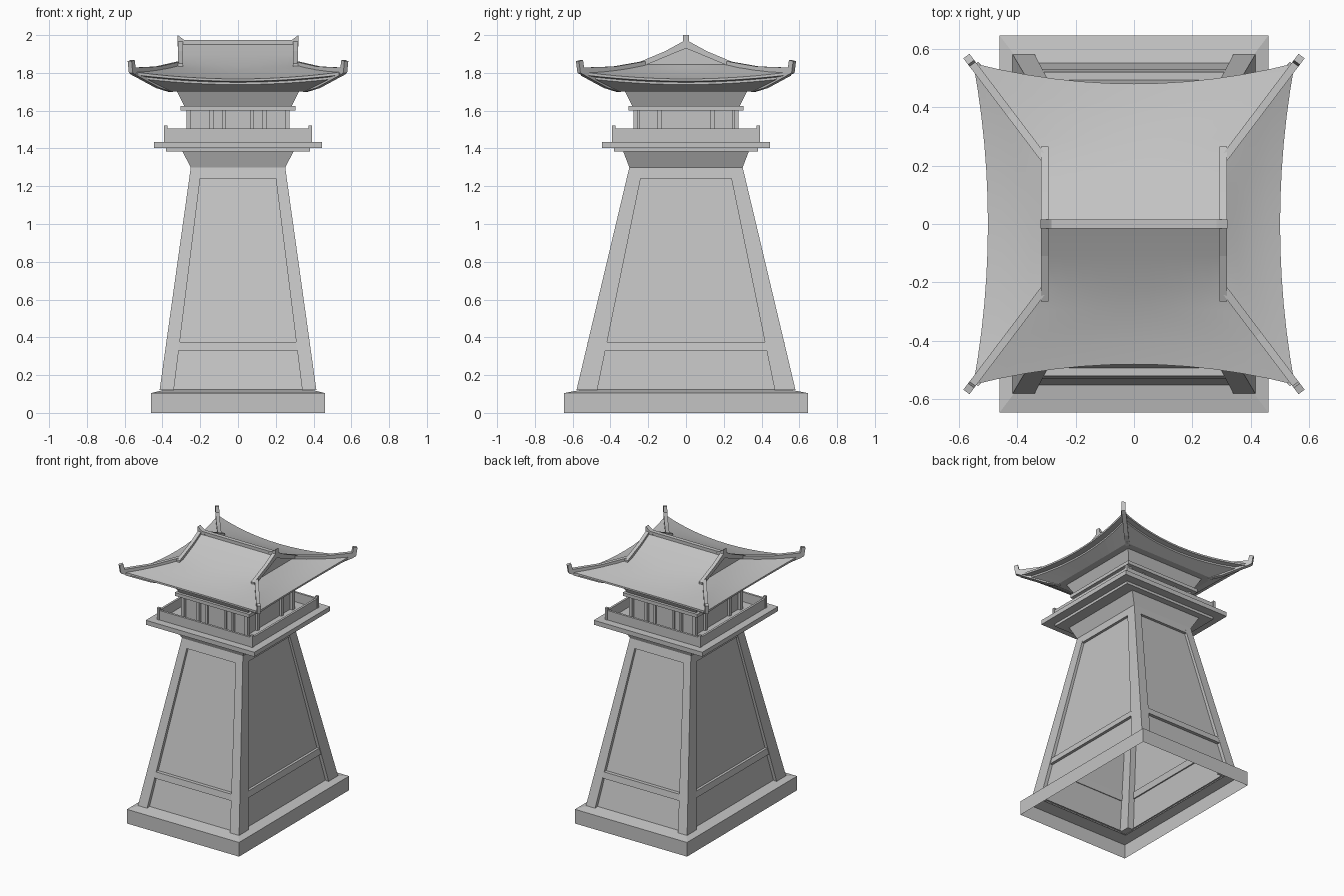
import bpy, bmesh, math
from mathutils import Vector

cube = bpy.data.objects.get("Cube")
if cube:
    bpy.data.objects.remove(cube, do_unlink=True)

stone = bpy.data.materials.new("plain grey")
stone.use_nodes = True
GREY = (0.55, 0.55, 0.55, 1)
stone.diffuse_color = GREY
stone.node_tree.nodes["Principled BSDF"].inputs["Base Color"].default_value = GREY

SIGNS = [(1, 1), (-1, 1), (-1, -1), (1, -1)]


def finish(name, bm, smooth=False):
    bmesh.ops.remove_doubles(bm, verts=bm.verts, dist=0.0005)
    bmesh.ops.recalc_face_normals(bm, faces=bm.faces)
    mesh = bpy.data.meshes.new(name)
    bm.to_mesh(mesh)
    bm.free()
    mesh.materials.append(stone)
    ob = bpy.data.objects.new(name, mesh)
    bpy.context.collection.objects.link(ob)
    if smooth:
        bpy.ops.object.select_all(action='DESELECT')
        ob.select_set(True)
        bpy.context.view_layer.objects.active = ob
        bpy.ops.object.shade_smooth_by_angle(angle=math.radians(25))
    return ob


def loft(name, rings, bottom=True, top=True):
    """Skin a stack of point rings."""
    bm = bmesh.new()
    vr = [[bm.verts.new(p) for p in r] for r in rings]
    n = len(vr[0])
    for a, b in zip(vr, vr[1:]):
        for i in range(n):
            bm.faces.new((a[i], a[(i + 1) % n], b[(i + 1) % n], b[i]))
    if bottom:
        bm.faces.new(vr[0])
    if top:
        bm.faces.new(vr[-1])
    return finish(name, bm)


def rect(hx, hy, z, cx=0, cy=0):
    return [(cx + sx * hx, cy + sy * hy, z) for sx, sy in SIGNS]


def tiers(name, sections, **caps):
    return loft(name, [rect(*s) for s in sections], **caps)


def box(name, cx, cy, hx, hy, z0, z1):
    return loft(name, [rect(hx, hy, z0, cx, cy), rect(hx, hy, z1, cx, cy)])


def plate(name, profile, origin, direction, width):
    """Vertical profile (distance, height) along a direction, given a width."""
    u = Vector((*direction, 0)).normalized()
    side = Vector((-u.y, u.x, 0)) * width / 2
    o = Vector((*origin, 0))
    pts = [o + u * d + Vector((0, 0, z)) for d, z in profile]
    return loft(name, [[p - side for p in pts], [p + side for p in pts]])


# Hollow plinth and recessed tower walls
tiers("plinth", [(.46, .645, 0), (.46, .645, .105), (.38, .54, .125)], bottom=False, top=False)
tiers("tower_walls", [(.39, .553, .115), (.238, .292, 1.25)], bottom=False, top=False)

# Leaning corner posts
for i, (sx, sy) in enumerate(SIGNS):
    def corner(x0, x1, y0, y1, z):
        return [(sx * x, sy * y, z) for x, y in ((x0, y0), (x1, y0), (x1, y1), (x0, y1))]
    loft(f"corner_post_{i}", [corner(.34, .415, .47, .58, .12), corner(.193, .25, .228, .30, 1.3)])

# Rails across the wall panels
for s in (1, -1):
    for name, axis in (("end_rail", 1), ("side_rail", 0)):
        half, out = ((.32, .52), (.43, .374))[axis == 0]
        ring = []
        for z, grow in ((.33, .008), (.375, 0)):
            a, b = out + grow - .03, out + grow
            pts = [(-half, a), (half, a), (half, b), (-half, b)]
            ring.append([(p, s * q, z) if axis else (s * q, p, z) for p, q in pts])
        loft(f"{name}_{s}", ring)

# Lintel, flare and balcony slab
tiers("lintel_and_flare", [(.258, .314, 1.24), (.25, .30, 1.3), (.295, .333, 1.385)])
tiers("balcony_slab", [(.38, .38, 1.383), (.38, .38, 1.402), (.445, .445, 1.402), (.445, .445, 1.435)])

# Balcony parapet
for s in (1, -1):
    box(f"parapet_end_{s}", 0, s * .38, .38, .008, 1.43, 1.505)
    box(f"parapet_side_{s}", s * .38, 0, .008, .38, 1.43, 1.505)
for i, (sx, sy) in enumerate(SIGNS):
    box(f"parapet_post_{i}", sx * .382, sy * .382, .01, .01, 1.43, 1.522)

# Cabin with its columns, beam and bracket flare
box("cabin", 0, 0, .25, .25, 1.43, 1.61)
for i, (sx, sy) in enumerate(SIGNS):
    box(f"cabin_corner_{i}", sx * .26, sy * .265, .012, .012, 1.43, 1.61)
for s in (1, -1):
    for p in (-.14, .14):
        box(f"end_column_{s}_{p}", p, s * .258, .01, .012, 1.43, 1.61)
        box(f"side_column_{s}_{p}", s * .255, p, .012, .01, 1.43, 1.61)
    for p in (-.075, .075):
        box(f"door_jamb_{s}_{p}", p, s * .254, .008, .008, 1.43, 1.61)
tiers("beam_and_brackets", [(.305, .305, 1.6), (.305, .305, 1.625), (.285, .285, 1.625), (.325, .325, 1.705)])

# Roof shape: curved eaves rising to the corners
N = 12
CORNER, GX, GY, GZ = .55, .305, .22, 1.845


def eave(s, mid, z_mid, z_corner, size=CORNER):
    return s * size, mid + (size - mid) * s * s, z_mid + (z_corner - z_mid) * s * s


def eave_ring(mid_x, mid_y, z_mid, z_corner, size=CORNER):
    pts = []
    for k in range(4):
        for j in range(N):
            s = 2 * j / N - 1
            a, o, z = eave(s, (mid_y, mid_x)[k % 2], z_mid, z_corner, size)
            pts.append(((a, -o, z), (o, a, z), (-a, o, z), (-o, -a, z))[k])
    return pts


bm = bmesh.new()


def patch(rows):
    vr = [[bm.verts.new(p) for p in r] for r in rows]
    for a, b in zip(vr, vr[1:]):
        for i in range(len(a) - 1):
            bm.faces.new((a[i], a[i + 1], b[i + 1], b[i]))


steps = [2 * j / N - 1 for j in range(N + 1)]
for sgn in (1, -1):
    main = [[(s * GX, sgn * y, z) for s in steps] for y, z in ((0, 1.958), (.11, 1.896))]
    skirt = []
    for t in (0, .25, .5, .75, 1):
        sag = .03 * t * (1 - t)
        row_m, row_s = [], []
        for s in steps:
            a, o, z = eave(s, .48, 1.768, 1.805)
            row_m.append((GX * s * (1 - t) + a * t, sgn * (GY * (1 - t) + o * t), GZ * (1 - t) + z * t - sag))
            a, o, z = eave(s, .50, 1.768, 1.805)
            row_s.append((sgn * (GX * (1 - t) + o * t), GY * s * (1 - t) + a * t, GZ * (1 - t) + z * t - sag))
        main.append(row_m)
        skirt.append(row_s)
    patch(main)
    patch(skirt)
finish("roof_tiles", bm, smooth=True)

# Gable ends, eave edge and stepped soffit
for s in (1, -1):
    plate(f"gable_{s}", [(-GY, 1.83), (GY, 1.83), (GY, GZ), (.11, 1.894), (0, 1.955), (-.11, 1.894), (-GY, GZ)],
          (s * .298, 0), (0, 1), .012)
loft("eaves", [eave_ring(.375, .375, 1.702, 1.702, .375),
               eave_ring(.46, .445, 1.738, 1.768, .505),
               eave_ring(.46, .445, 1.75, 1.78, .505),
               eave_ring(.50, .48, 1.756, 1.79),
               eave_ring(.50, .48, 1.768, 1.805)], top=False)

# Ridge with upturned ends
box("ridge", 0, 0, .30, .015, 1.935, 1.973)
for s in (1, -1):
    plate(f"ridge_end_{s}", [(.262, 1.95), (.32, 1.94), (.32, 2.0), (.29, 1.978), (.262, 1.96)],
          (0, 0), (s, 0), .032)

# Gable ridges and hip ridges with upturned tips
for i, (sx, sy) in enumerate(SIGNS):
    plate(f"gable_ridge_{i}", [(0, 1.93), (.265, 1.82), (.265, 1.85), (.11, 1.915), (0, 1.975)],
          (sx * .305, 0), (0, sy), .026)
    plate(f"hip_ridge_{i}", [(0, 1.83), (.2, 1.80), (.40, 1.785), (.435, 1.80), (.445, 1.862),
                             (.418, 1.868), (.41, 1.828), (.2, 1.834), (0, 1.862)],
          (sx * GX, sy * GY), (sx * .265, sy * .35), .026)
    plate(f"hip_rafter_{i}", [(.50, 1.698), (.60, 1.72), (.77, 1.785), (.77, 1.80), (.50, 1.73)],
          (0, 0), (sx, sy), .03)
